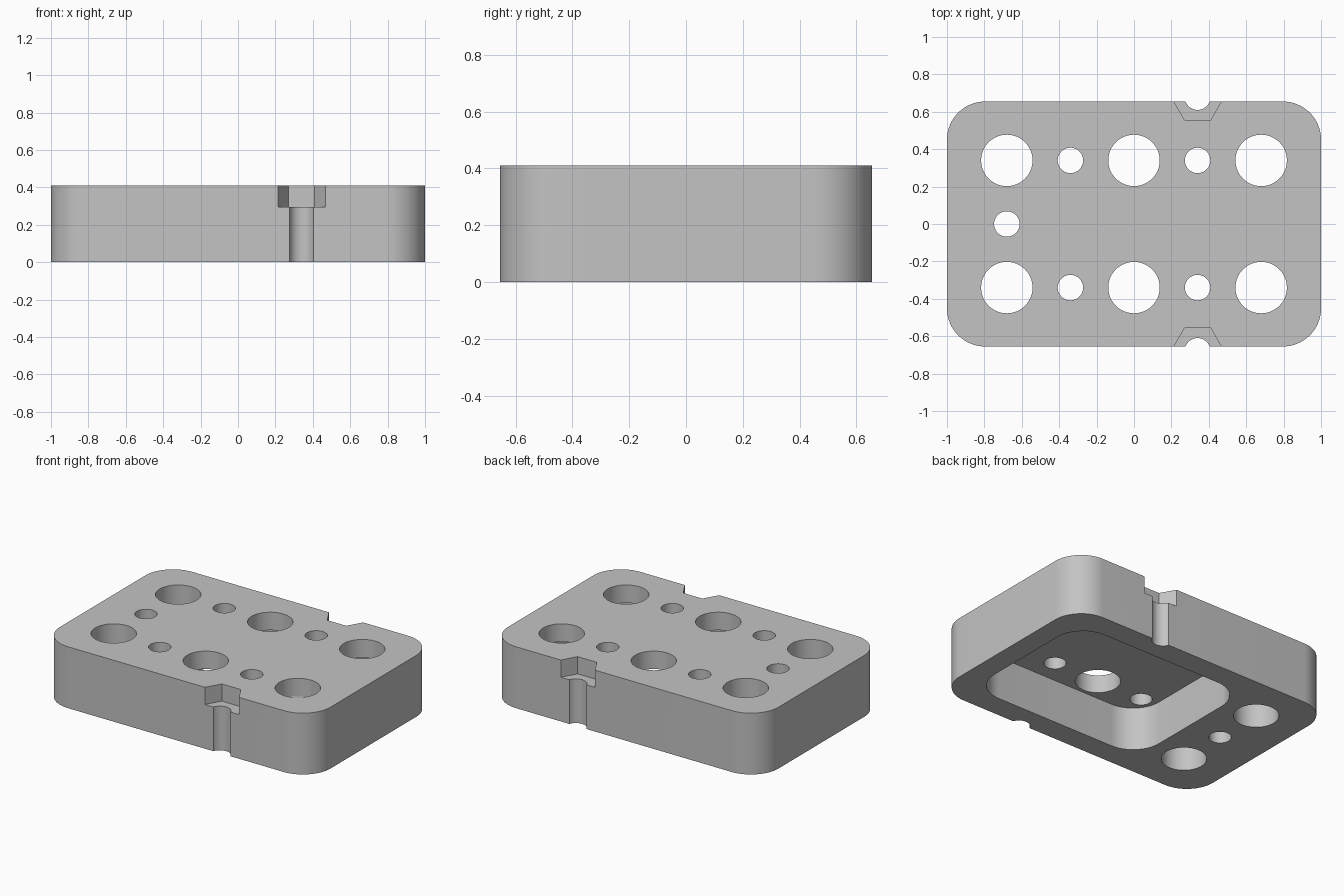
import bpy, bmesh, math

cube = bpy.data.objects.get("Cube")
if cube:
    bpy.data.objects.remove(cube, do_unlink=True)

HEIGHT, HALF_Y = 0.41, 0.655
PITCH = 0.34            # spacing of the hole grid
BIG_R, SMALL_R = 0.1375, 0.068

gray = bpy.data.materials.new("plain_gray")
gray.use_nodes = True
color = (0.55, 0.55, 0.55, 1)
gray.diffuse_color = color
gray.node_tree.nodes["Principled BSDF"].inputs["Base Color"].default_value = color


def ring(x, y, r, sides):
    return [(x + r * math.cos(math.tau * i / sides),
             y + r * math.sin(math.tau * i / sides)) for i in range(sides)]


def rounded_rect(x, y, half_x, half_y, r, steps=16):
    points = []
    for k, (sx, sy) in enumerate([(1, 1), (-1, 1), (-1, -1), (1, -1)]):
        cx, cy = x + sx * (half_x - r), y + sy * (half_y - r)
        for i in range(steps + 1):
            a = math.pi / 2 * (k + i / steps)
            points.append((cx + r * math.cos(a), cy + r * math.sin(a)))
    return points


def prism(name, outline, z0, z1):
    bm = bmesh.new()
    bottom = bm.faces.new([bm.verts.new((x, y, z0)) for x, y in outline])
    top = bmesh.ops.extrude_face_region(bm, geom=[bottom])["geom"]
    bmesh.ops.translate(bm, vec=(0, 0, z1 - z0),
                        verts=[g for g in top if isinstance(g, bmesh.types.BMVert)])
    bmesh.ops.recalc_face_normals(bm, faces=bm.faces)
    mesh = bpy.data.meshes.new(name)
    bm.to_mesh(mesh)
    bm.free()
    mesh.materials.append(gray)
    obj = bpy.data.objects.new(name, mesh)
    bpy.context.collection.objects.link(obj)
    return obj


def cut(target, outline, z0, z1):
    cutter = prism("cutter", outline, z0, z1)
    cutter.hide_render = True
    mod = target.modifiers.new("cut", "BOOLEAN")
    mod.operation = "DIFFERENCE"
    mod.solver = "EXACT"
    mod.object = cutter
    bpy.context.view_layer.objects.active = target
    bpy.ops.object.modifier_apply(modifier=mod.name)
    bpy.data.objects.remove(cutter, do_unlink=True)


# Rounded block
block = prism("block", rounded_rect(0, 0, 1, HALF_Y, 0.204), 0, HEIGHT)

# Pocket in the underside
cut(block, rounded_rect(0.205, 0, 0.65, 0.5, 0.204), -0.1, 0.29)

# Two rows of alternating large and small holes
for y in (-PITCH, PITCH):
    for i in range(-2, 3):
        radius = SMALL_R if i % 2 else BIG_R
        cut(block, ring(i * PITCH, y, radius, 48), -0.2, HEIGHT + 0.1)

# Single small hole at the right end
cut(block, ring(-2 * PITCH, 0, SMALL_R, 48), -0.2, HEIGHT + 0.1)

# Half-open bolt channels with hexagonal nut recesses, front and back
for side in (-1, 1):
    y = side * (HALF_Y + 0.023)
    cut(block, ring(PITCH, y, SMALL_R, 48), -0.2, HEIGHT + 0.1)
    cut(block, ring(PITCH, y, 0.14, 6), 0.295, HEIGHT + 0.1)

# Smooth curved walls, sharp rims
bpy.ops.object.select_all(action="DESELECT")
block.select_set(True)
bpy.context.view_layer.objects.active = block
bpy.ops.object.shade_smooth_by_angle(angle=math.radians(30))
